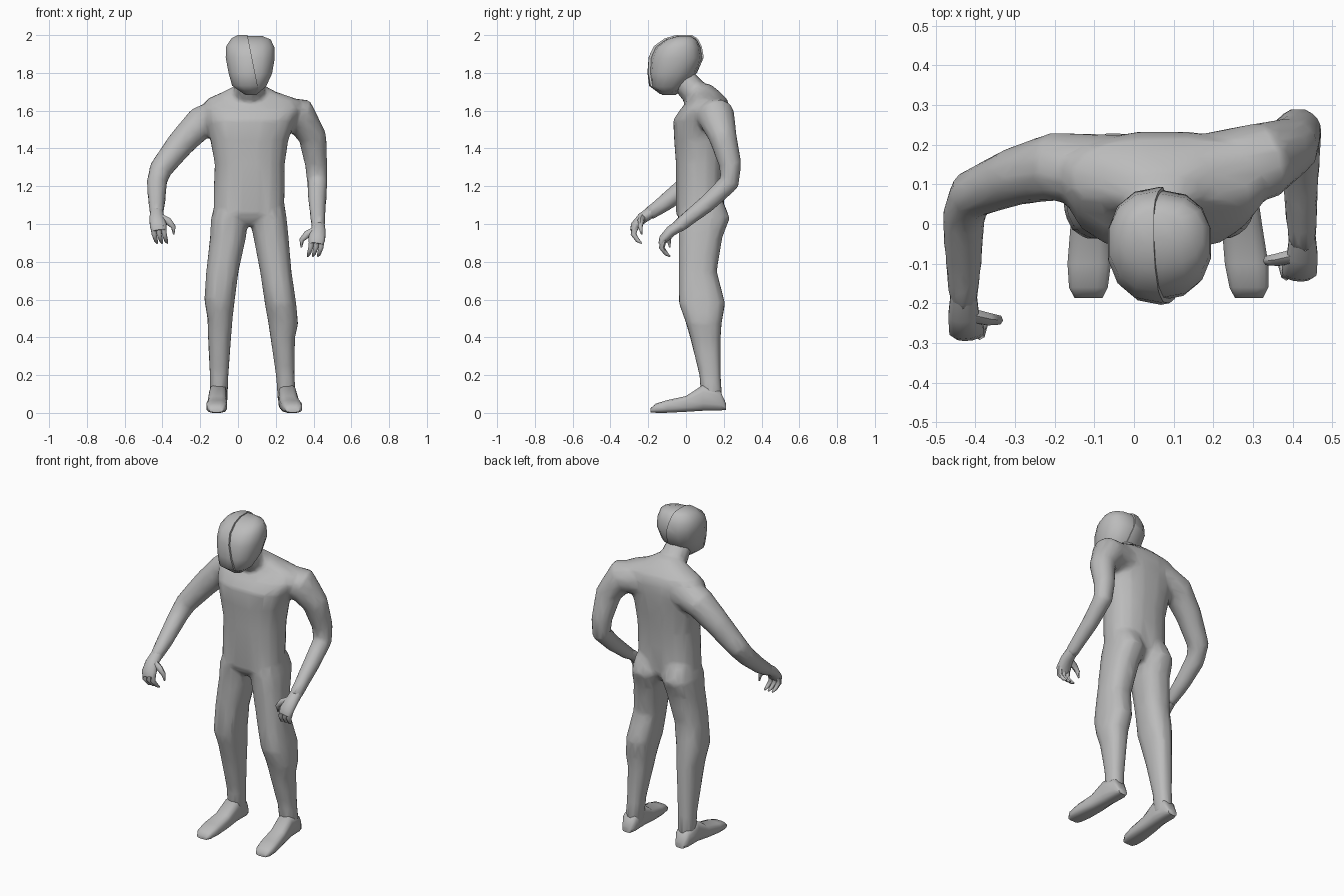
import bpy, bmesh, math
from mathutils import Vector

skin = bpy.data.materials.new("grey skin")
skin.diffuse_color = (0.5, 0.5, 0.5, 1)


def loft(bm, pts, u=None, v=None, n=12, p=2.0):
    """Skin rings (x, y, z, a, b). With u and v the rings keep that plane,
    with u only (or neither) they follow the path."""
    fixed = v is not None
    u = Vector(u or (1, 0, 0))
    v = Vector(v) if fixed else None
    rings = []
    for i, q in enumerate(pts):
        c = Vector(q[:3])
        if not fixed:
            t = (Vector(pts[min(i + 1, len(pts) - 1)][:3]) - Vector(pts[max(i - 1, 0)][:3])).normalized()
            u = (u - t * u.dot(t)).normalized()
            v = t.cross(u)
        ring = []
        for k in range(n):
            ang = 2 * math.pi * (k + 0.5) / n
            cs, sn = math.cos(ang), math.sin(ang)
            cs = math.copysign(abs(cs) ** (2 / p), cs)
            sn = math.copysign(abs(sn) ** (2 / p), sn)
            ring.append(bm.verts.new(c + u * q[3] * cs + v * q[4] * sn))
        rings.append(ring)
    for r, s in zip(rings, rings[1:]):
        for k in range(n):
            bm.faces.new((r[k], r[(k + 1) % n], s[(k + 1) % n], s[k]))
    bm.faces.new(rings[0][::-1])
    bm.faces.new(rings[-1])


def spans(rows):
    """Turn (z, x0, x1, y0, y1) rows into horizontal rings."""
    return [((a + b) / 2, (c + d) / 2, z, (b - a) / 2, (d - c) / 2) for z, a, b, c, d in rows]


def finish(bm, name, angle=60):
    bmesh.ops.recalc_face_normals(bm, faces=bm.faces)
    me = bpy.data.meshes.new(name)
    bm.to_mesh(me)
    bm.free()
    ob = bpy.data.objects.new(name, me)
    bpy.context.collection.objects.link(ob)
    me.materials.append(skin)
    bpy.ops.object.select_all(action='DESELECT')
    ob.select_set(True)
    bpy.context.view_layer.objects.active = ob
    bpy.ops.object.shade_smooth_by_angle(angle=math.radians(angle))
    return ob


X, Y, Z = (1, 0, 0), (0, 1, 0), (0, 0, 1)

# body: torso, neck, legs and arms fused into one skin
body = bmesh.new()
loft(body, spans([
    (0.99, -0.03, 0.15, 0.00, 0.16), (1.05, -0.13, 0.245, -0.055, 0.20),
    (1.2, -0.13, 0.25, -0.055, 0.205), (1.32, -0.125, 0.25, -0.055, 0.21),
    (1.45, -0.15, 0.27, -0.065, 0.225), (1.55, -0.17, 0.31, -0.07, 0.235),
    (1.61, -0.18, 0.34, -0.03, 0.235), (1.66, -0.17, 0.32, 0.02, 0.22),
    (1.70, -0.08, 0.20, 0.03, 0.18), (1.74, 0.0, 0.13, 0.03, 0.13)]), X, Y, 16, 2.4)
loft(body, [(0.06, 0.12, 1.62, 0.11, 0.09), (0.06, 0.05, 1.69, 0.085, 0.075),
            (0.06, -0.03, 1.78, 0.075, 0.07)])
# legs
loft(body, spans([
    (1.12, -0.12, 0.045, -0.02, 0.20), (1.03, -0.145, 0.055, -0.045, 0.235),
    (0.93, -0.15, 0.045, -0.04, 0.195), (0.75, -0.17, 0.005, -0.04, 0.165),
    (0.6, -0.18, -0.015, -0.04, 0.175), (0.5, -0.163, -0.027, -0.01, 0.185),
    (0.4, -0.16, -0.035, 0.02, 0.185), (0.2, -0.15, -0.05, 0.07, 0.185),
    (0.05, -0.15, -0.055, 0.08, 0.195)]), X, Y, 12, 2.4)
loft(body, spans([
    (1.12, 0.07, 0.245, -0.02, 0.20), (1.03, 0.06, 0.26, -0.045, 0.235),
    (0.93, 0.08, 0.27, -0.04, 0.195), (0.75, 0.115, 0.285, -0.04, 0.165),
    (0.58, 0.14, 0.31, -0.04, 0.21), (0.47, 0.16, 0.32, 0.0, 0.19),
    (0.4, 0.17, 0.303, 0.02, 0.185), (0.2, 0.2, 0.3, 0.07, 0.185),
    (0.05, 0.21, 0.31, 0.08, 0.195)]), X, Y, 12, 2.4)
# arms: (x, y, z, radius)
for arm in (
    [(-0.07, 0.13, 1.58, .10), (-0.2, 0.145, 1.535, .088), (-0.3, 0.12, 1.43, .075),
     (-0.41, 0.075, 1.29, .062), (-0.43, 0.02, 1.22, .055), (-0.43, -0.1, 1.12, .047),
     (-0.43, -0.2, 1.05, .036)],
    [(0.18, 0.13, 1.58, .10), (0.33, 0.16, 1.57, .10), (0.395, 0.195, 1.46, .075),
     (0.415, 0.235, 1.31, .06), (0.42, 0.23, 1.22, .055), (0.42, 0.12, 1.115, .048),
     (0.425, -0.05, 0.98, .037)]):
    loft(body, [(*a, a[3]) for a in arm], Y)
ob = finish(body, "body")
m = ob.modifiers.new("fuse", 'REMESH')
m.mode, m.voxel_size, m.use_smooth_shade = 'VOXEL', 0.012, True
m = ob.modifiers.new("soften", 'SMOOTH')
m.factor, m.iterations = 0.5, 8
m = ob.modifiers.new("simplify", 'DECIMATE')
m.ratio = 0.08

# feet: flat-soled loft from heel to toe (y, centre shift, half width, sole, top)
for name, x, turn in (("foot_right", -0.105, -0.01), ("foot_left", 0.26, 0.03)):
    bm = bmesh.new()
    loft(bm, [(x + turn * s, y, (lo + hi) / 2, w, (hi - lo) / 2) for y, s, w, lo, hi in (
        (0.212, 0, .030, .015, .05), (0.18, 0, .047, .012, .12), (0.09, 0.1, .048, .01, .15),
        (0.0, 0.4, .052, .005, .09), (-0.10, 0.8, .056, .0, .068), (-0.16, 1, .05, .0, .05),
        (-0.187, 1, .036, .003, .025))], X, Z, 12, 3.2)
    finish(bm, name, 50)

# hands: palm, curled fingers and thumb; s points towards the body
for name, w, s in (("hand_right", (-0.43, -0.2, 1.05), 1), ("hand_left", (0.425, -0.05, 0.98), -1)):
    bm = bmesh.new()

    def at(x, y, z, a, b):
        return (w[0] + s * x, w[1] + y, w[2] + z, a, b)

    loft(bm, [at(0, .03, .022, .033, .033), at(0, -.03, -.018, .04, .03),
              at(.008, -.07, -.06, .046, .025), at(.012, -.078, -.085, .04, .018)], X)
    for o in (-.03, -.003, .024):
        loft(bm, [at(.01 + o, -.068, -.06, .016, .018), at(.016 + o, -.078, -.105, .015, .015),
                  at(.026 + o, -.055, -.138, .011, .011), at(.032 + o, -.035, -.152, .004, .004)], X, n=6)
    loft(bm, [at(.015, -.03, -.015, .02, .022), at(.06, -.04, -.035, .018, .02),
              at(.088, -.042, -.065, .013, .013), at(.09, -.035, -.105, .004, .004)], Y, n=6)
    finish(bm, name)

# head: main skull plus a raised shell over one half, leaving a ragged seam
rows = [(1.685, 0.035, 0.095, -0.13, -0.05), (1.73, -0.03, 0.15, -0.19, -0.01),
        (1.80, -0.05, 0.183, -0.198, 0.055), (1.88, -0.065, 0.197, -0.192, 0.09),
        (1.94, -0.062, 0.195, -0.165, 0.08), (1.98, -0.035, 0.175, -0.11, 0.06),
        (1.998, 0.0, 0.13, -0.05, 0.03)]
bm = bmesh.new()
loft(bm, spans([(z - 0.003, a + .006, b, c + .006, d - .004) for z, a, b, c, d in rows]), X, Y, 14, 2.3)
finish(bm, "head")
bm = bmesh.new()
loft(bm, spans([(z + .002, a - .003, b + .006, c - .006, d + .004) for z, a, b, c, d in rows]), X, Y, 14, 2.3)
cut = bmesh.ops.bisect_plane(bm, geom=bm.verts[:] + bm.edges[:] + bm.faces[:],
                             plane_co=(0.08, 0, 1.85), plane_no=(1, 0, 0.2), clear_outer=True)
edges = [e for e in cut["geom_cut"] if isinstance(e, bmesh.types.BMEdge)]
bmesh.ops.holes_fill(bm, edges=edges)
finish(bm, "head_shell", 50)
